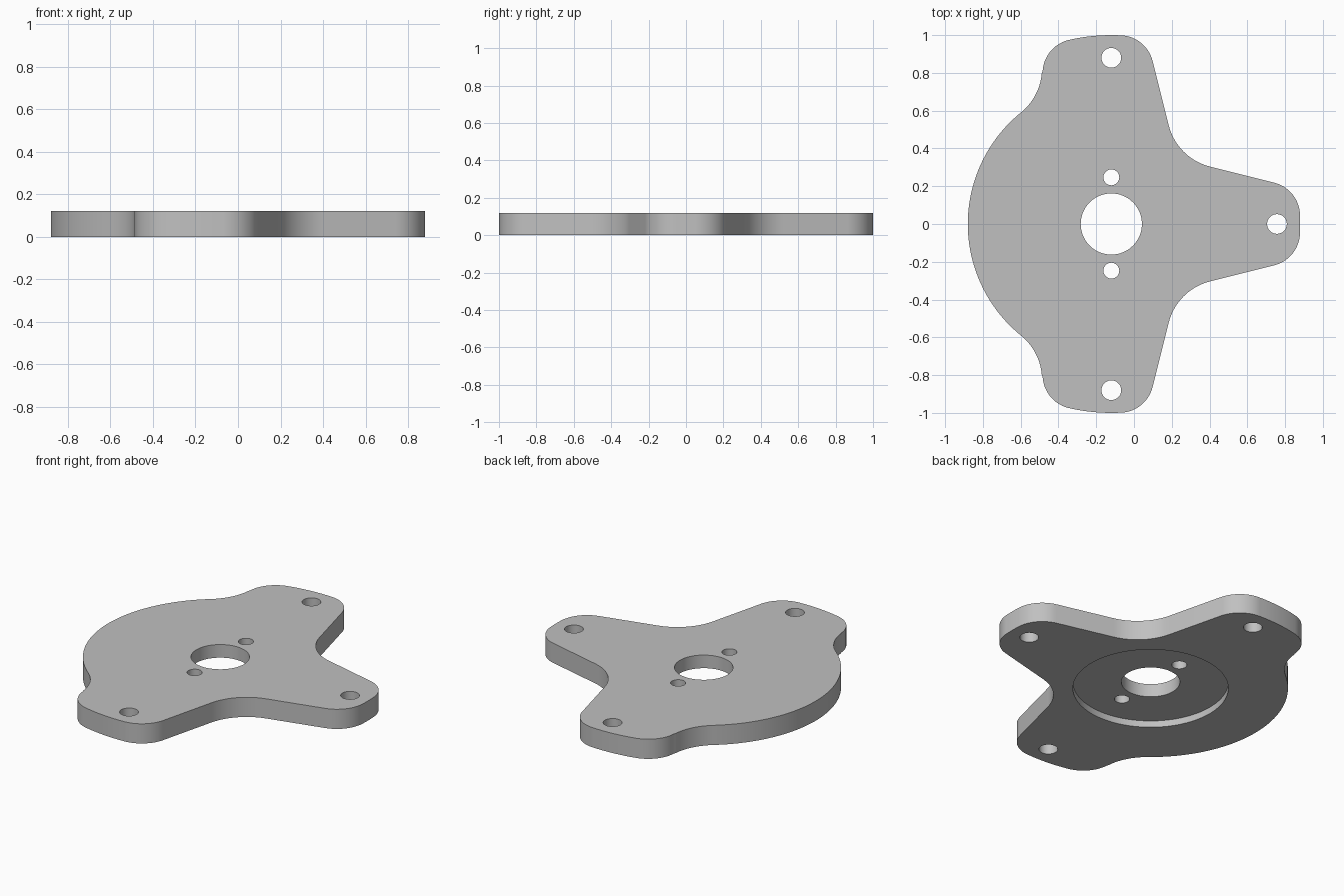
import bpy, bmesh
from math import cos, sin, radians

old = bpy.data.objects.get("Cube")
if old:
    bpy.data.objects.remove(old, do_unlink=True)

HUB_X = -0.12      # hub centre, origin of the outline
THICK = 0.12
RECESS = 0.04

grey = bpy.data.materials.new("plain grey")
grey.use_nodes = True
colour = (0.53, 0.53, 0.53, 1)
grey.diffuse_color = colour
grey.node_tree.nodes["Principled BSDF"].inputs["Base Color"].default_value = colour


def arc(cx, cy, r, start, end, steps=16):
    """Points along an arc, angles in degrees."""
    angles = [radians(start + (end - start) * i / steps) for i in range(steps + 1)]
    return [(cx + r * cos(a), cy + r * sin(a)) for a in angles]


def prism(name, points, z0, z1):
    """Upright solid from a closed outline."""
    bm = bmesh.new()
    face = bm.faces.new([bm.verts.new((x + HUB_X, y, z0)) for x, y in points])
    top = bmesh.ops.extrude_face_region(bm, geom=[face])["geom"]
    bmesh.ops.translate(bm, vec=(0, 0, z1 - z0),
                        verts=[v for v in top if isinstance(v, bmesh.types.BMVert)])
    bmesh.ops.recalc_face_normals(bm, faces=bm.faces)
    mesh = bpy.data.meshes.new(name)
    bm.to_mesh(mesh)
    bm.free()
    mesh.materials.append(grey)
    obj = bpy.data.objects.new(name, mesh)
    bpy.context.collection.objects.link(obj)
    return obj


def cut(target, x, y, r, z1, steps=48):
    """Round cut from below the plate up to z1."""
    cutter = prism("cutter", arc(x, y, r, 0, 360, steps)[:-1], -0.1, z1)
    cutter.hide_render = True
    mod = target.modifiers.new("cut", "BOOLEAN")
    mod.operation = "DIFFERENCE"
    mod.solver = "EXACT"
    mod.object = cutter
    bpy.context.view_layer.objects.active = target
    bpy.ops.object.modifier_apply(modifier=mod.name)
    bpy.data.objects.remove(cutter, do_unlink=True)


# Outline of the +y half: side arm, inner fillet, long arm, rear disc
half = arc(0, 0, 1.0, 0, 3, 3)
half += arc(0.819, 0.044, 0.18, 4, 76)
half += arc(0.595, 0.595, 0.30, 256, 194, 20)
half += arc(0.044, 0.819, 0.18, 14, 86)
half += arc(0, 0, 1.0, 87, 103, 8)
half += arc(-0.184, 0.799, 0.18, 106, 177)
half += arc(-0.667, 0.824, 0.30, -5, -51)
half += arc(0, 0, 0.76, 131, 180, 24)
outline = half + [(x, -y) for x, y in reversed(half[1:-1])]

plate = prism("mounting_plate", outline, 0, THICK)

# Shallow round recess underneath, then the through holes
cut(plate, 0, 0, 0.43, RECESS, 96)
cut(plate, 0, 0, 0.162, 0.3, 64)
cut(plate, 0.877, 0, 0.052, 0.3)
for side in (1, -1):
    cut(plate, 0, side * 0.247, 0.042, 0.3)
    cut(plate, 0, side * 0.88, 0.052, 0.3)

# Smooth walls with crisp rims
bpy.ops.object.select_all(action="DESELECT")
plate.select_set(True)
bpy.context.view_layer.objects.active = plate
bpy.ops.object.shade_smooth_by_angle(angle=radians(30))
